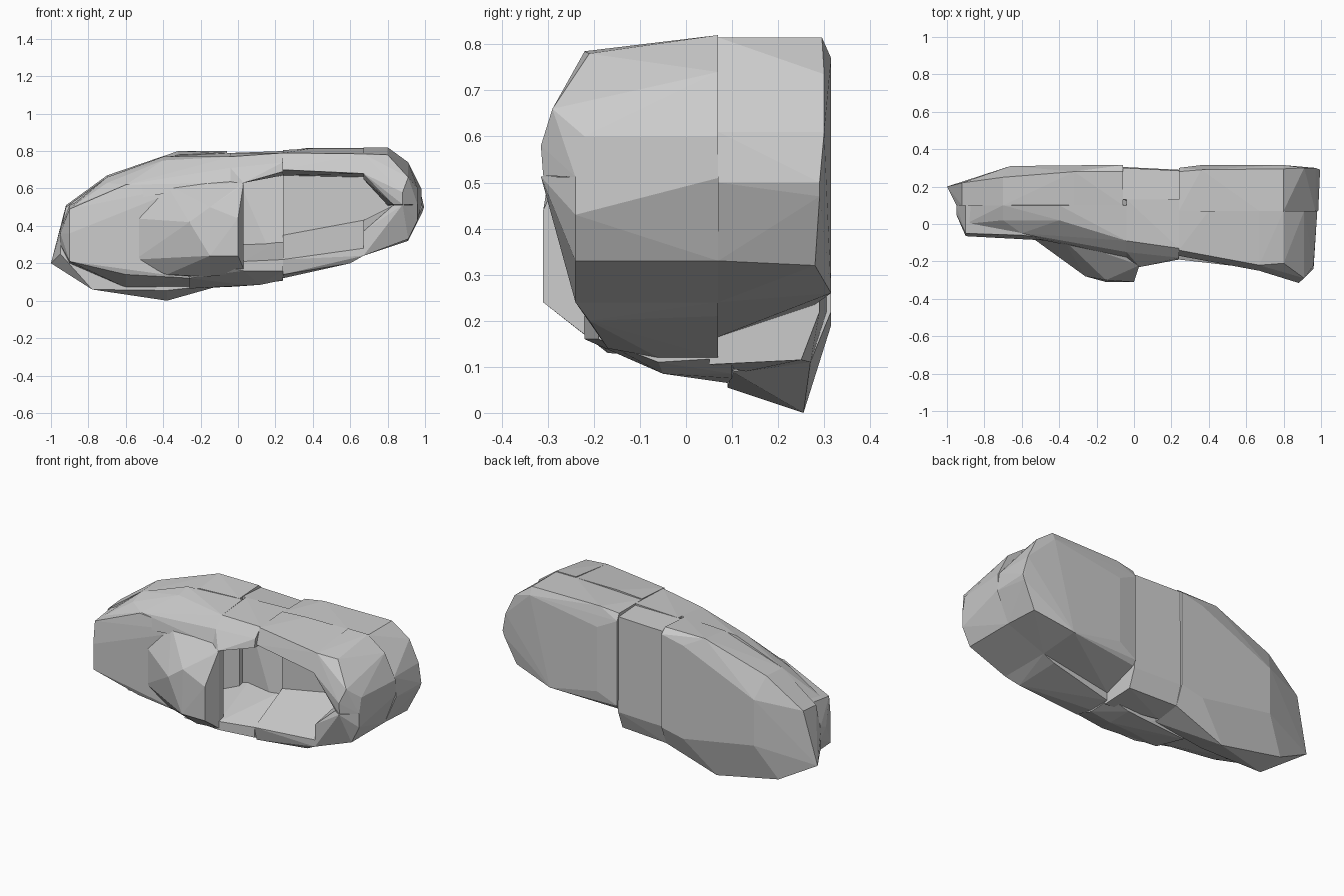
import bpy, bmesh


def faceted(name, sections):
    """Flat-faceted convex block through cross-sections {x: [(y, z), ...]}."""
    bm = bmesh.new()
    for x, ring in sections.items():
        for y, z in ring:
            bm.verts.new((x, y, z))
    res = bmesh.ops.convex_hull(bm, input=bm.verts)
    junk = {e for k in ("geom_interior", "geom_unused") for e in res[k]
            if isinstance(e, bmesh.types.BMVert)}
    bmesh.ops.delete(bm, geom=list(junk), context='VERTS')
    bmesh.ops.dissolve_limit(bm, angle_limit=0.02, verts=bm.verts, edges=bm.edges)
    bmesh.ops.recalc_face_normals(bm, faces=bm.faces)
    mesh = bpy.data.meshes.new(name)
    bm.to_mesh(mesh)
    bm.free()
    obj = bpy.data.objects.new(name, mesh)
    bpy.context.collection.objects.link(obj)
    return obj


# Sole, at the back (+y): heel, waist and toe
faceted("heel_sole", {
    0.24: [(.07, .165), (.07, .80), (.28, .235), (.30, .26), (.30, .76), (.28, .80)],
    0.36: [(.315, .32), (.315, .70), (.29, .815)],
    0.67: [(.07, .24), (.07, .815), (.315, .26)],
    0.80: [(.07, .815), (.295, .815), (.315, .77)],
    0.91: [(.07, .33), (.28, .32), (.30, .735)],
    0.97: [(.07, .61), (.30, .61)],
    0.985: [(.07, .50), (.29, .47)],
    0.995: [(.29, .50)],
})
faceted("waist_sole", {
    -0.06: [(.13, .09), (.13, .79), (.27, .11), (.305, .22), (.30, .78)],
    0.24: [(.05, .105), (.13, .40), (.13, .79), (.25, .115), (.29, .22), (.285, .78)],
})
faceted("toe_sole", {
    -1.00: [(.20, .20)],
    -0.95: [(.10, .25), (.10, .36)],
    -0.92: [(.10, .50), (.22, .51)],
    -0.78: [(.09, .06), (.25, .08)],
    -0.70: [(.10, .66), (.25, .67)],
    -0.66: [(.31, .27), (.31, .54)],
    -0.38: [(.255, .0), (.09, .055)],
    -0.32: [(.10, .78), (.28, .80)],
    -0.20: [(.315, .19), (.315, .74)],
    -0.06: [(.10, .09), (.27, .11), (.315, .22), (.315, .77), (.28, .80), (.10, .79)],
})

# Toe cap: low, blunt front end
faceted("toe_cap", {
    -0.95: [(.05, .36), (.10, .30), (.10, .38)],
    -0.90: [(-.065, .21), (-.065, .36), (-.05, .49), (.10, .20), (.10, .51)],
    -0.60: [(-.07, .14), (-.06, .62), (.10, .07), (.10, .64)],
    -0.44: [(-.08, .18), (-.08, .56)],
    -0.25: [(-.10, .12), (-.10, .62), (.10, .075), (.10, .66)],
})

# Raised instep: a shell over the hollow, ending at the ankle opening
faceted("instep", {
    -0.55: [(-.07, .22), (-.07, .44), (-.02, .18), (-.02, .52)],
    -0.38: [(-.08, .62), (-.10, .14)],
    -0.26: [(-.28, .42), (-.02, .12), (-.02, .62)],
    -0.15: [(-.31, .24), (-.30, .50), (-.17, .13)],
    -0.04: [(-.17, .64)],
    0.00: [(-.31, .44), (-.31, .24), (-.24, .60)],
    0.03: [(-.22, .17), (-.22, .63), (-.18, .15), (-.18, .63)],
})

# Upper flank running from the toe to the opening
faceted("upper_flank", {
    -0.90: [(.00, .49), (.10, .50)],
    -0.70: [(.02, .63), (.10, .66)],
    -0.60: [(-.05, .62)],
    -0.40: [(.02, .75), (.10, .77)],
    -0.04: [(-.18, .63), (-.15, .71), (-.09, .77), (.10, .79), (.13, .63)],
})
faceted("upper_collar_front", {
    -0.04: [(-.18, .63), (-.15, .71), (-.09, .77), (.13, .79), (.13, .63)],
    0.03: [(-.23, .63), (.13, .63)],
    0.24: [(-.19, .69), (-.18, .74), (-.13, .79), (.13, .80), (.13, .67)],
})
faceted("lower_collar_front", {
    -0.26: [(-.13, .12), (.09, .065), (.13, .20)],
    -0.02: [(-.22, .17), (-.06, .09), (.10, .075), (.13, .30)],
    0.03: [(-.22, .16), (-.22, .21), (.13, .30)],
    0.12: [(-.05, .085), (.10, .085)],
    0.24: [(-.19, .16), (-.19, .22), (-.06, .11), (.10, .12), (.13, .33)],
})

# Side walls of the ankle opening
faceted("upper_side_wall", {
    0.24: [(-.14, .79), (-.17, .70), (.07, .805), (.07, .67)],
    0.40: [(.07, .815)],
    0.67: [(-.22, .785), (-.25, .68), (.07, .815), (.07, .66)],
})
faceted("lower_side_wall", {
    0.24: [(-.17, .14), (-.19, .22), (-.06, .12), (.07, .12), (.07, .35)],
    0.60: [(-.21, .20), (.07, .21)],
    0.67: [(-.24, .24), (-.24, .28), (.07, .24), (.07, .43)],
})

# Heel counter, two faceted corners meeting behind the opening
faceted("heel_corner_upper", {
    0.67: [(-.22, .785), (-.25, .68), (.07, .82), (.07, .66), (-.20, .65)],
    0.80: [(.07, .82), (-.21, .78), (.07, .51)],
    0.83: [(-.28, .515), (.07, .515)],
    0.88: [(-.315, .58), (-.31, .515)],
    0.91: [(-.29, .66), (.07, .74)],
    0.96: [(-.22, .60), (-.24, .512)],
    0.98: [(.07, .51), (.07, .60)],
})
faceted("heel_corner_lower", {
    0.67: [(-.24, .24), (-.24, .37), (.07, .24), (.07, .43)],
    0.80: [(-.27, .43)],
    0.83: [(-.28, .51), (.07, .51)],
    0.88: [(-.315, .513)],
    0.91: [(-.24, .33), (.07, .33)],
    0.96: [(-.24, .43), (-.24, .512)],
    0.98: [(.07, .51)],
})
